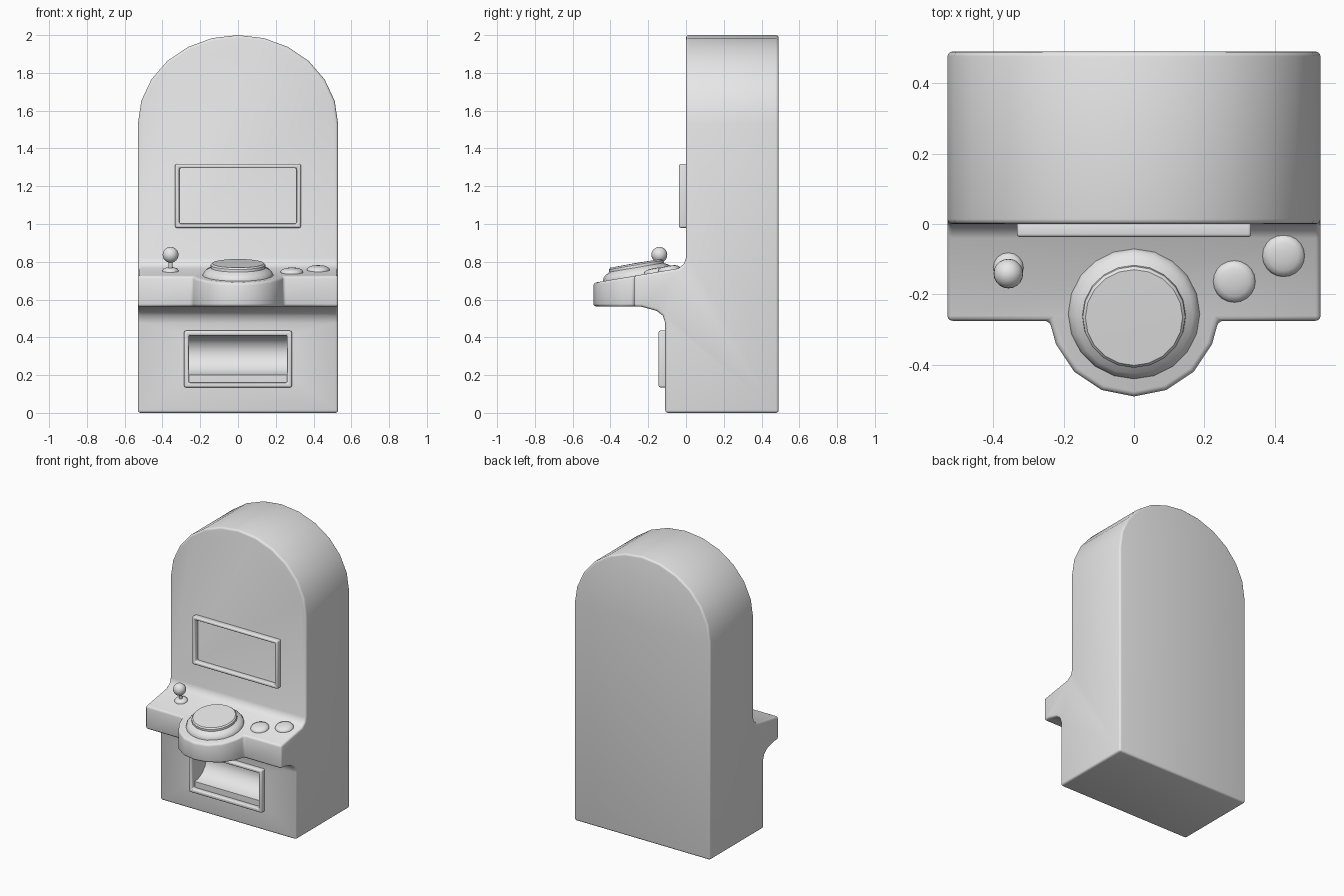
import bpy, bmesh, math
from mathutils import Matrix, Vector

if "Cube" in bpy.data.objects:
    bpy.data.objects.remove(bpy.data.objects["Cube"])

grey = bpy.data.materials.new("light_grey")
grey.diffuse_color = (0.8, 0.8, 0.8, 1)
grey.use_nodes = True
grey.node_tree.nodes["Principled BSDF"].inputs["Base Color"].default_value = grey.diffuse_color

SLOPE = 0.17                                  # tilt of the control panel


def panel_z(y):
    return 0.725 + SLOPE * (y + 0.275)


def finish(bm, name):
    bmesh.ops.recalc_face_normals(bm, faces=bm.faces[:])
    me = bpy.data.meshes.new(name)
    bm.to_mesh(me)
    bm.free()
    me.materials.append(grey)
    ob = bpy.data.objects.new(name, me)
    bpy.context.collection.objects.link(ob)
    return ob


def prism(name, pts, axis, lo, hi):
    """Extrude a 2D outline along one axis."""
    def place(p, h):
        c = list(p)
        c.insert("xyz".index(axis), h)
        return c
    bm = bmesh.new()
    a = [bm.verts.new(place(p, lo)) for p in pts]
    b = [bm.verts.new(place(p, hi)) for p in pts]
    bm.faces.new(a)
    bm.faces.new(b)
    for i in range(len(pts)):
        j = (i + 1) % len(pts)
        bm.faces.new((a[i], a[j], b[j], b[i]))
    return finish(bm, name)


def rect(x, z0, z1):
    return [(-x, z0), (x, z0), (x, z1), (-x, z1)]


def activate(ob):
    bpy.ops.object.select_all(action='DESELECT')
    ob.select_set(True)
    bpy.context.view_layer.objects.active = ob


def combine(ob, cutter, op):
    activate(ob)
    m = ob.modifiers.new("cut", 'BOOLEAN')
    m.operation, m.object, m.solver = op, cutter, 'EXACT'
    bpy.ops.object.modifier_apply(modifier=m.name)
    bpy.data.objects.remove(cutter)


def bevel(ob, width, segments=3):
    activate(ob)
    m = ob.modifiers.new("bevel", 'BEVEL')
    m.width, m.segments = width, segments
    m.limit_method, m.angle_limit = 'ANGLE', math.radians(40)
    bpy.ops.object.modifier_apply(modifier=m.name)


def smooth(ob, angle=35):
    activate(ob)
    bpy.ops.object.shade_smooth_by_angle(angle=math.radians(angle))


def lathe(name, profile, x, y, segments):
    """Turned part standing square on the sloping panel."""
    bm = bmesh.new()
    rings = []
    for r, h in profile:
        if r == 0:
            rings.append([bm.verts.new((0, 0, h))])
        else:
            rings.append([bm.verts.new((r * math.sin(2 * math.pi * i / segments),
                                        r * math.cos(2 * math.pi * i / segments), h))
                          for i in range(segments)])
    for a, b in zip(rings, rings[1:]):
        for i in range(segments):
            j = (i + 1) % segments
            if len(b) == 1:
                bm.faces.new((a[i], a[j], b[0]))
            else:
                bm.faces.new((a[i], a[j], b[j], b[i]))
    bm.faces.new(rings[0])
    tilt = Matrix.Rotation(math.atan(SLOPE), 4, 'X')
    bm.transform(Matrix.Translation((x, y, panel_z(y))) @ tilt)
    ob = finish(bm, name)
    smooth(ob, 40)
    return ob


# Cabinet: side profile trimmed by the arched front and the panel's plan outline
side = [(0.49, 0), (0.49, 2.2), (0, 2.2), (0, 0.82), (-0.01, 0.79), (-0.04, panel_z(-0.04)),
        (-0.6, panel_z(-0.6)), (-0.6, 0.565), (-0.235, 0.562), (-0.155, 0.54),
        (-0.123, 0.515), (-0.11, 0.475), (-0.11, 0)]
cabinet = prism("cabinet", side, 'x', -0.7, 0.7)
arch = [(-0.53, -0.1), (0.53, -0.1)]
arch += [(0.53 * math.cos(i * math.pi / 12), 1.53 + 0.47 * math.sin(i * math.pi / 12))
         for i in range(13)]
combine(cabinet, prism("arch_cutter", arch, 'y', -1, 1), 'INTERSECT')
plan = [(-0.8, 0.8), (-0.8, -0.275), (-0.24, -0.275)]
plan += [(-0.24 * math.cos(i * math.pi / 8), -0.25 - 0.24 * math.sin(i * math.pi / 8))
         for i in range(1, 8)]
plan += [(0.24, -0.275), (0.8, -0.275), (0.8, 0.8)]
combine(cabinet, prism("plan_cutter", plan, 'z', -1, 3), 'INTERSECT')
bevel(cabinet, 0.014)

# Scooped delivery recess
scoop = [(-0.2, 0.41), (-0.08, 0.41), (-0.03, 0.397), (0.005, 0.365), (0.02, 0.32),
         (0.008, 0.27), (-0.025, 0.23), (-0.07, 0.207), (-0.115, 0.2), (-0.2, 0.2)]
combine(cabinet, prism("scoop_cutter", scoop, 'x', -0.26, 0.26), 'DIFFERENCE')
smooth(cabinet)

# Raised frames around the screen and the delivery recess
for name, outer, inner, y0, y1 in (
        ("screen_frame", (0.333, 0.98, 1.318), (0.311, 1.002, 1.296), -0.037, 0.01),
        ("recess_frame", (0.285, 0.135, 0.435), (0.26, 0.16, 0.41), -0.145, -0.10)):
    frame = prism(name, rect(*outer), 'y', y0, y1)
    combine(frame, prism("frame_cutter", rect(*inner), 'y', -1, 1), 'DIFFERENCE')
    bevel(frame, 0.009)
    smooth(frame)

# Large stepped push button
lathe("main_button", [(0.187, -0.02), (0.187, 0.004), (0.18, 0.018), (0.168, 0.03),
                      (0.152, 0.038), (0.147, 0.042), (0.146, 0.056), (0.138, 0.064),
                      (0, 0.066)], 0, -0.255, 20)

# Small domed buttons
dome = [(0.06, -0.01), (0.06, 0.004), (0.054, 0.013), (0.04, 0.019), (0.02, 0.022), (0, 0.023)]
lathe("inner_button", dome, 0.285, -0.163, 20)
lathe("outer_button", dome, 0.425, -0.09, 20)

# Joystick: domed foot, thin shaft and ball
sx, sy = -0.357, -0.124
lathe("joystick_foot", [(0.043, -0.01), (0.043, 0.004), (0.036, 0.013), (0.02, 0.018), (0, 0.019)],
      sx, sy, 16)
lathe("joystick_shaft", [(0.011, 0), (0.011, 0.07), (0, 0.07)], sx, sy, 10)
bpy.ops.mesh.primitive_uv_sphere_add(segments=20, ring_count=12, radius=0.042,
                                     location=(sx, -0.141, 0.837))
ball = bpy.context.object
ball.name = "joystick_ball"
ball.data.materials.append(grey)
bpy.ops.object.shade_smooth()
